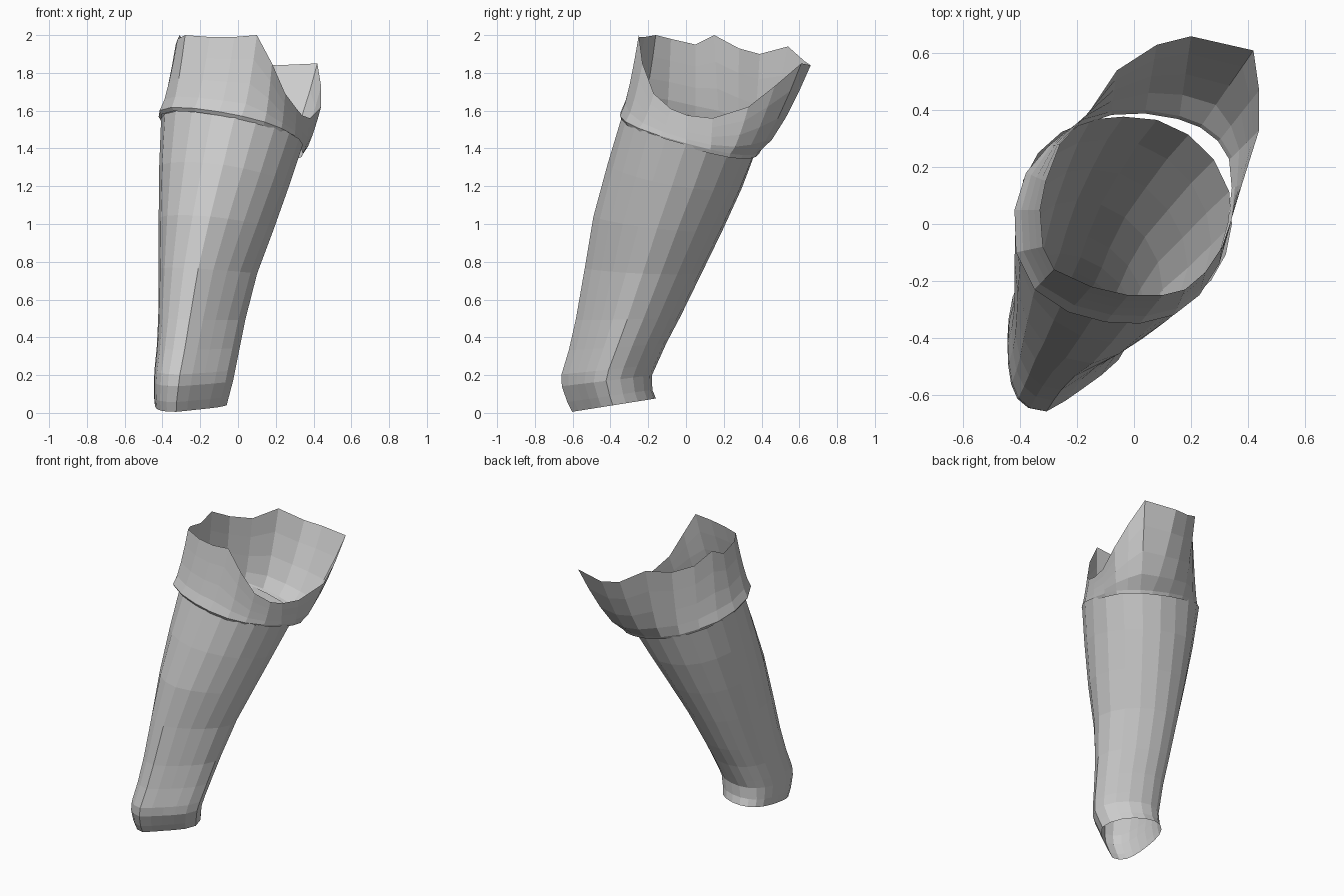
import bpy, bmesh, math

SIDES = 20

def loft(name, rings):
    """Open tube through a stack of rings, flat shaded."""
    bm = bmesh.new()
    rows = [[bm.verts.new(p) for p in ring] for ring in rings]
    n = len(rows[0])
    for lo, hi in zip(rows, rows[1:]):
        for i in range(n):
            j = (i + 1) % n
            bm.faces.new((lo[i], lo[j], hi[j], hi[i]))
    me = bpy.data.meshes.new(name)
    bm.to_mesh(me)
    bm.free()
    ob = bpy.data.objects.new(name, me)
    bpy.context.collection.objects.link(ob)
    return ob

# Sleeve extents by height: z, x min, x max, y min, y max
EXTENTS = [
    (0.00, -0.435, -0.07, -0.60, -0.15),
    (0.08, -0.445, -0.05, -0.64, -0.16),
    (0.15, -0.445, -0.03, -0.66, -0.19),
    (0.20, -0.445, -0.02, -0.66, -0.18),
    (0.40, -0.425, 0.02, -0.60, -0.09),
    (0.60, -0.42, 0.06, -0.565, 0.02),
    (0.80, -0.42, 0.12, -0.53, 0.11),
    (1.00, -0.42, 0.20, -0.50, 0.21),
    (1.20, -0.42, 0.27, -0.45, 0.30),
    (1.40, -0.415, 0.34, -0.39, 0.375),
    (1.70, -0.40, 0.40, -0.30, 0.48),
]

def extents(z):
    z = min(max(z, 0.0), 1.7)
    for a, b in zip(EXTENTS, EXTENTS[1:]):
        if z <= b[0]:
            t = (z - a[0]) / (b[0] - a[0])
            return [p + (q - p) * t for p, q in zip(a[1:], b[1:])]

def sleeve_ring(zc):
    x0, x1, y0, y1 = extents(zc)
    mx, my = (x0 + x1) / 2, (y0 + y1) / 2
    t = zc / 1.49
    tilt_x, tilt_y = -0.2 * t * t, 0.17 - 0.41 * t
    pts = []
    for i in range(SIDES):
        a = math.tau * i / SIDES
        u, v = math.cos(a), math.sin(a)
        # front and back pulled to the left low down, front right flattened
        pull = (0.42 if v < 0 else 0.32) * (1 - t)
        r = 1.0
        if u > 0 and v < 0:
            r -= (0.21 - 0.17 * t) * abs(math.sin(2 * a))
        elif u > 0:
            r += 0.07 * t ** 3 * math.sin(2 * a)
        u, v = r * u - pull * v * v, r * v
        z = zc
        for _ in range(6):
            x0, x1, y0, y1 = extents(z)
            x = (x0 + x1) / 2 + u * (x1 - x0) / 2
            y = (y0 + y1) / 2 + v * (y1 - y0) / 2
            z = max(0, zc + tilt_x * (x - mx) + tilt_y * (y - my))
        pts.append((x, y, z))
    return pts

# Leaning lower sleeve, open at both ends
loft("lower_sleeve", [sleeve_ring(z) for z in
                      (0.04, 0.09, 0.17, 0.23, 0.35, 0.5, 0.75, 1.0, 1.25, 1.49)])

# Cuff: base x, y then top edge x, y, z, counter-clockwise from the right notch
CUFF = [
    (.34, .00, .34, .01, 1.575), (.355, .13, .38, .14, 1.56),
    (.345, .235, .44, .33, 1.62), (.305, .30, .44, .47, 1.73),
    (.24, .35, .42, .61, 1.85), (.16, .38, .20, .66, 1.84),
    (.04, .40, .08, .63, 1.86), (-.08, .395, -.06, .54, 1.94),
    (-.20, .355, -.16, .39, 1.90), (-.30, .275, -.26, .28, 1.93),
    (-.38, .18, -.31, .15, 2.0), (-.42, .05, -.33, .05, 1.95),
    (-.415, -.10, -.32, -.08, 1.98), (-.35, -.23, -.28, -.16, 2.0),
    (-.23, -.31, -.15, -.22, 1.99), (-.10, -.345, -.02, -.25, 1.99),
    (.02, -.35, .10, -.25, 2.0), (.14, -.32, .18, -.23, 1.85),
    (.23, -.25, .25, -.17, 1.69), (.30, -.14, .31, -.08, 1.61),
]

def cuff_ring(t):
    pts = []
    for bx, by, tx, ty, tz in CUFF:
        bz = 1.495 - 0.2 * bx - 0.23 * by
        f = t ** 0.7   # bulges outward early, then straightens
        pts.append((bx + (tx - bx) * f, by + (ty - by) * f, bz + (tz - bz) * t))
    return pts

# Turned-in lip under the cuff
base = cuff_ring(0)
lip = [(-.02 + (x + .02) * 0.97, .02 + (y - .02) * 0.97, z - 0.02) for x, y, z in base]

# Flared upper cuff with the cut-away right side
loft("upper_cuff", [lip] + [cuff_ring(t) for t in (0, 0.15, 0.4, 0.7, 1)])
